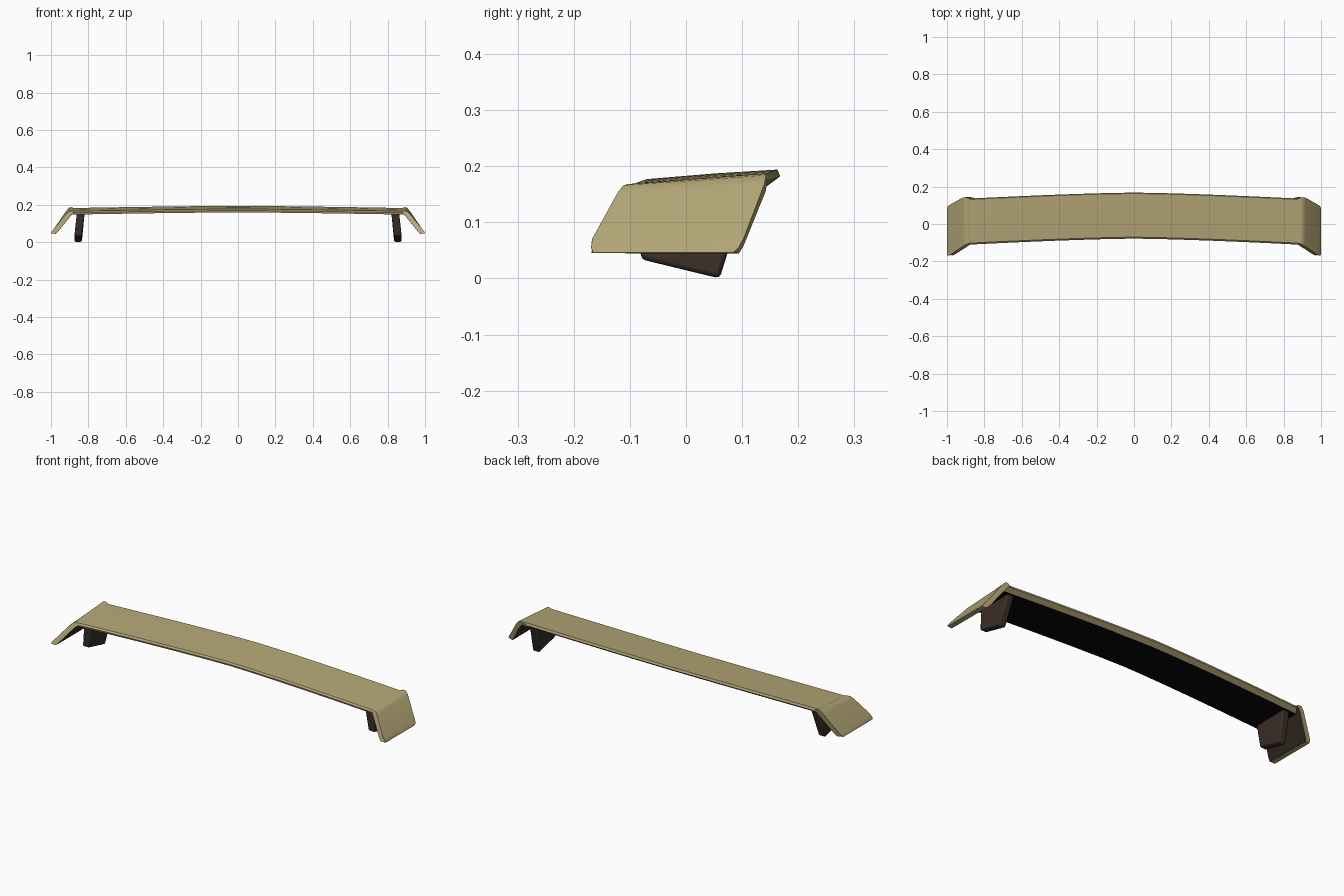
import bpy
import bmesh

if "Cube" in bpy.data.objects:
    bpy.data.objects.remove(bpy.data.objects["Cube"], do_unlink=True)


def make_material(name, rgb):
    mat = bpy.data.materials.new(name)
    mat.use_nodes = True
    mat.diffuse_color = (*rgb, 1)
    mat.node_tree.nodes["Principled BSDF"].inputs["Base Color"].default_value = (*rgb, 1)
    return mat


TAN = make_material("tan paint", (0.45, 0.38, 0.18))
BROWN = make_material("dark brown", (0.042, 0.027, 0.018))
BLACK = make_material("black underside", (0.002, 0.002, 0.002))


def loft(name, rings, materials, second=None, bevel=0.0):
    """Skin closed rings, cap both ends; faces passing 'second' get the second material."""
    bm = bmesh.new()
    rows = [[bm.verts.new(p) for p in ring] for ring in rings]
    n = len(rows[0])
    for a, b in zip(rows, rows[1:]):
        for i in range(n):
            j = (i + 1) % n
            bm.faces.new((a[i], a[j], b[j], b[i]))
    bm.faces.new(rows[0])
    bm.faces.new(rows[-1])
    bmesh.ops.recalc_face_normals(bm, faces=bm.faces)
    bm.normal_update()
    if second:
        for f in bm.faces:
            f.material_index = int(second(f.normal))
    mesh = bpy.data.meshes.new(name)
    bm.to_mesh(mesh)
    bm.free()
    obj = bpy.data.objects.new(name, mesh)
    bpy.context.collection.objects.link(obj)
    for m in materials:
        mesh.materials.append(m)
    if bevel:
        mod = obj.modifiers.new("soft edges", "BEVEL")
        mod.width = bevel
        mod.segments = 2
        mod.limit_method = "ANGLE"
        mod.angle_limit = 0.7
    bpy.ops.object.select_all(action="DESELECT")
    bpy.context.view_layer.objects.active = obj
    obj.select_set(True)
    bpy.ops.object.shade_smooth_by_angle(angle=0.6)
    return obj


# Wing blade: one section swept along a shallow arc, black underneath
section = [(-0.07, 0.177), (0.05, 0.187), (0.163, 0.194), (0.168, 0.182),
           (0.145, 0.165), (-0.074, 0.159), (-0.078, 0.169)]
rings = []
for k in range(-6, 7):
    t = abs(k) / 6
    rings.append([(0.895 * k / 6, y - 0.033 * t ** 1.4, z - 0.012 * t ** 1.4)
                  for y, z in section])
loft("wing_blade", rings, [TAN, BLACK], lambda n: n.z < -0.9)

# End plate stations from the inner top lip to the outer bottom:
# x, front y, front z, rear y, rear z
plate = [(0.877, -0.102, 0.164, 0.137, 0.181),
         (0.888, -0.106, 0.168, 0.140, 0.187),
         (0.903, -0.112, 0.166, 0.144, 0.184),
         (0.918, -0.122, 0.154, 0.141, 0.168),
         (0.985, -0.166, 0.070, 0.103, 0.070),
         (0.997, -0.170, 0.055, 0.095, 0.054),
         (1.000, -0.166, 0.045, 0.084, 0.045)]

for side, label in ((1, "left"), (-1, "right")):
    front, rear = [], []
    for x, yf, zf, yr, zr in plate:
        front.append((side * x, yf, zf))
        rear.append((side * x, yr, zr))
    # Inner skin, offset inward and down from the outer one
    for x, yf, zf, yr, zr in reversed(plate):
        drop = min(0.013, zf - 0.045)
        front.append((side * (x - 0.024), yf, zf - drop))
        rear.append((side * (x - 0.024), yr, zr - drop))
    loft(label + "_end_plate", [front, rear], [TAN, BROWN],
         lambda n: n.x * side < -0.3 and n.z < -0.1, bevel=0.004)

    # Support strut: tapered foot leaning slightly outward
    foot = [(0.835, -0.080, 0.034), (0.875, -0.080, 0.034),
            (0.875, 0.060, 0.0), (0.835, 0.060, 0.0)]
    head = [(0.820, -0.088, 0.152), (0.862, -0.088, 0.152),
            (0.862, 0.108, 0.155), (0.820, 0.108, 0.155)]
    loft(label + "_strut",
         [[(side * x, y, z) for x, y, z in ring] for ring in (foot, head)],
         [BROWN], bevel=0.008)
